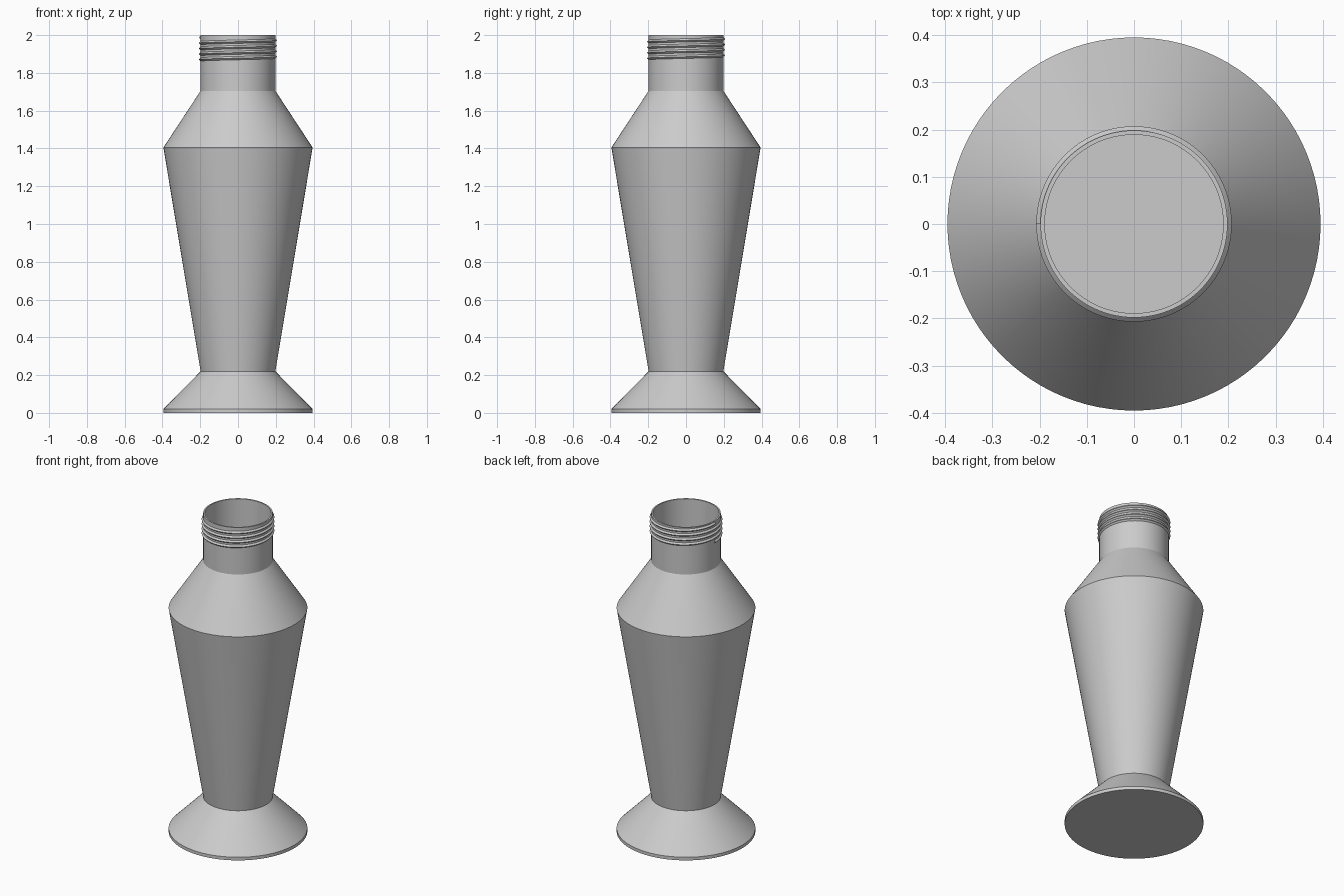
import bpy, bmesh, math

if "Cube" in bpy.data.objects:
    bpy.data.objects.remove(bpy.data.objects["Cube"])

SEG = 96
grey = bpy.data.materials.new("plain grey")
grey.diffuse_color = (0.6, 0.6, 0.6, 1)
grey.use_nodes = True
grey.node_tree.nodes["Principled BSDF"].inputs["Base Color"].default_value = grey.diffuse_color


def finish(name, bm):
    bmesh.ops.recalc_face_normals(bm, faces=bm.faces)
    mesh = bpy.data.meshes.new(name)
    bm.to_mesh(mesh)
    bm.free()
    mesh.materials.append(grey)
    obj = bpy.data.objects.new(name, mesh)
    bpy.context.collection.objects.link(obj)
    bpy.ops.object.select_all(action='DESELECT')
    obj.select_set(True)
    bpy.context.view_layer.objects.active = obj
    bpy.ops.object.shade_smooth_by_angle(angle=math.radians(30))
    return obj


def lathe(name, profile):
    bm = bmesh.new()
    verts = [bm.verts.new((r, 0, z)) for r, z in profile]
    edges = [bm.edges.new(p) for p in zip(verts, verts[1:])]
    bmesh.ops.spin(bm, geom=verts + edges, cent=(0, 0, 0), axis=(0, 0, 1),
                   angle=2 * math.pi, steps=SEG)
    bmesh.ops.remove_doubles(bm, verts=bm.verts, dist=1e-5)
    return finish(name, bm)


# Hollow bottle: outside from the base up, then the inner wall back down
outer = [(0, 0), (0.395, 0), (0.395, 0.02), (0.198, 0.22),
         (0.395, 1.405), (0.198, 1.705), (0.198, 2.0)]
inner = [(0.189, 2.0), (0.189, 1.702), (0.385, 1.403),
         (0.189, 0.22), (0.375, 0.025), (0.375, 0.01), (0, 0.01)]
lathe("bottle", outer + inner)

# Screw thread: triangular section swept up a helix around the neck
bm = bmesh.new()
section = [(0.194, -0.013), (0.207, 0.0), (0.194, 0.013)]
turns, pitch, start = 4, 0.029, 1.871
rings = []
for i in range(turns * SEG + 1):
    t = i / SEG
    a = math.pi + 2 * math.pi * t
    rings.append([bm.verts.new((r * math.cos(a), r * math.sin(a),
                                start + pitch * t + dz)) for r, dz in section])
for a, b in zip(rings, rings[1:]):
    for k in range(3):
        n = (k + 1) % 3
        bm.faces.new((a[k], a[n], b[n], b[k]))
bm.faces.new(rings[0])
bm.faces.new(rings[-1])
finish("screw_thread", bm)
